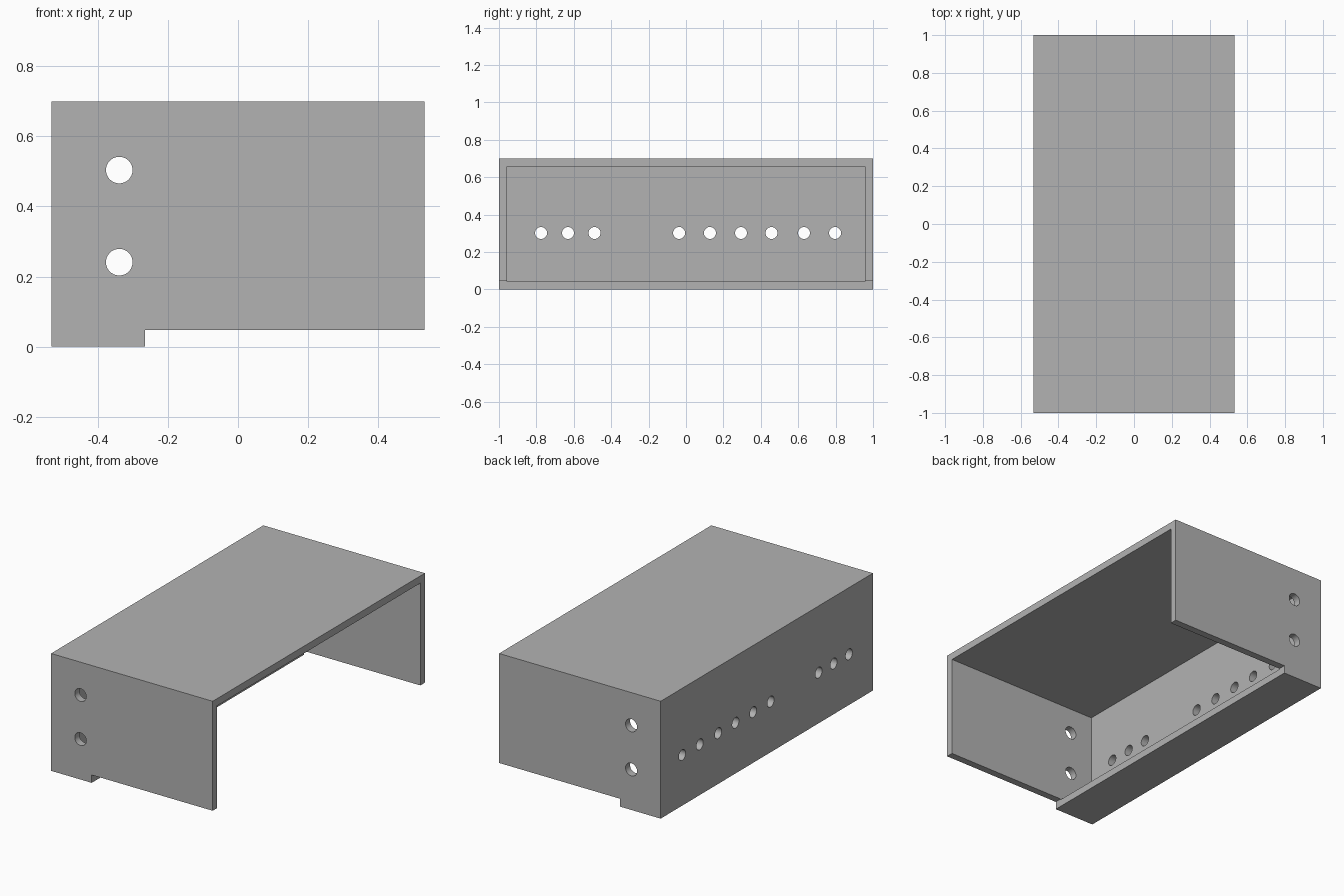
import bpy
import bmesh
import math
from mathutils import Matrix, Vector

if "Cube" in bpy.data.objects:
    bpy.data.objects.remove(bpy.data.objects["Cube"], do_unlink=True)

HALF_X, HALF_Y, HEIGHT = 0.533, 1.0, 0.70
WALL = 0.043          # sheet thickness
LIP_X = -0.265        # free edge of the bottom lip
STEP_Z = 0.047        # lower edge of the end walls

grey = bpy.data.materials.new("plain grey")
grey.use_nodes = True
colour = (0.45, 0.45, 0.45, 1)
grey.diffuse_color = colour
grey.node_tree.nodes["Principled BSDF"].inputs["Base Color"].default_value = colour


def make_object(name, bm):
    bmesh.ops.recalc_face_normals(bm, faces=bm.faces)
    mesh = bpy.data.meshes.new(name)
    bm.to_mesh(mesh)
    bm.free()
    obj = bpy.data.objects.new(name, mesh)
    mesh.materials.append(grey)
    bpy.context.collection.objects.link(obj)
    return obj


def cut(target, bm):
    """Subtract a closed bmesh from the target and discard the cutter."""
    cutter = make_object("cutter", bm)
    cutter.hide_render = True
    mod = target.modifiers.new("cut", "BOOLEAN")
    mod.operation = "DIFFERENCE"
    mod.solver = "EXACT"
    mod.object = cutter
    bpy.context.view_layer.objects.active = target
    bpy.ops.object.modifier_apply(modifier=mod.name)
    bpy.data.objects.remove(cutter, do_unlink=True)


def add_drill(bm, centre, axis, radius, depth):
    turn = Vector((0, 0, 1)).rotation_difference(Vector(axis)).to_matrix().to_4x4()
    bmesh.ops.create_cone(bm, cap_ends=True, segments=40, radius1=radius,
                          radius2=radius, depth=depth,
                          matrix=Matrix.Translation(centre) @ turn)


# Outer body: end profile with a step at the bottom, extruded along the length
profile = [(-HALF_X, 0), (LIP_X, 0), (LIP_X, STEP_Z),
           (HALF_X, STEP_Z), (HALF_X, HEIGHT), (-HALF_X, HEIGHT)]
bm = bmesh.new()
face = bm.faces.new([bm.verts.new((x, -HALF_Y, z)) for x, z in profile])
swept = bmesh.ops.extrude_face_region(bm, geom=[face])
bmesh.ops.translate(bm, vec=(0, 2 * HALF_Y, 0),
                    verts=[v for v in swept["geom"] if isinstance(v, bmesh.types.BMVert)])
shell = make_object("enclosure_shell", bm)

# Hollow interior, open on the +x side and beyond the lip underneath
low = Vector((-HALF_X + WALL, -HALF_Y + WALL, WALL))
high = Vector((HALF_X + 0.2, HALF_Y - WALL, HEIGHT - WALL))
bm = bmesh.new()
bmesh.ops.create_cube(bm, size=1, matrix=Matrix.Translation((low + high) / 2)
                      @ Matrix.Diagonal((*(high - low), 1)))
cut(shell, bm)

# Two large holes through both end walls
bm = bmesh.new()
for z in (0.241, 0.504):
    add_drill(bm, (-0.339, 0, z), (0, 1, 0), 0.038, 2 * HALF_Y + 0.4)
cut(shell, bm)

# Row of small holes through the long side wall
bm = bmesh.new()
for y in (-0.775, -0.631, -0.489, -0.037, 0.128, 0.294, 0.457, 0.631, 0.797):
    add_drill(bm, (-HALF_X, y, 0.302), (1, 0, 0), 0.032, 0.2)
cut(shell, bm)

# Smooth hole walls, crisp panel edges
bpy.ops.object.select_all(action="DESELECT")
shell.select_set(True)
bpy.context.view_layer.objects.active = shell
bpy.ops.object.shade_smooth_by_angle(angle=math.radians(30))
